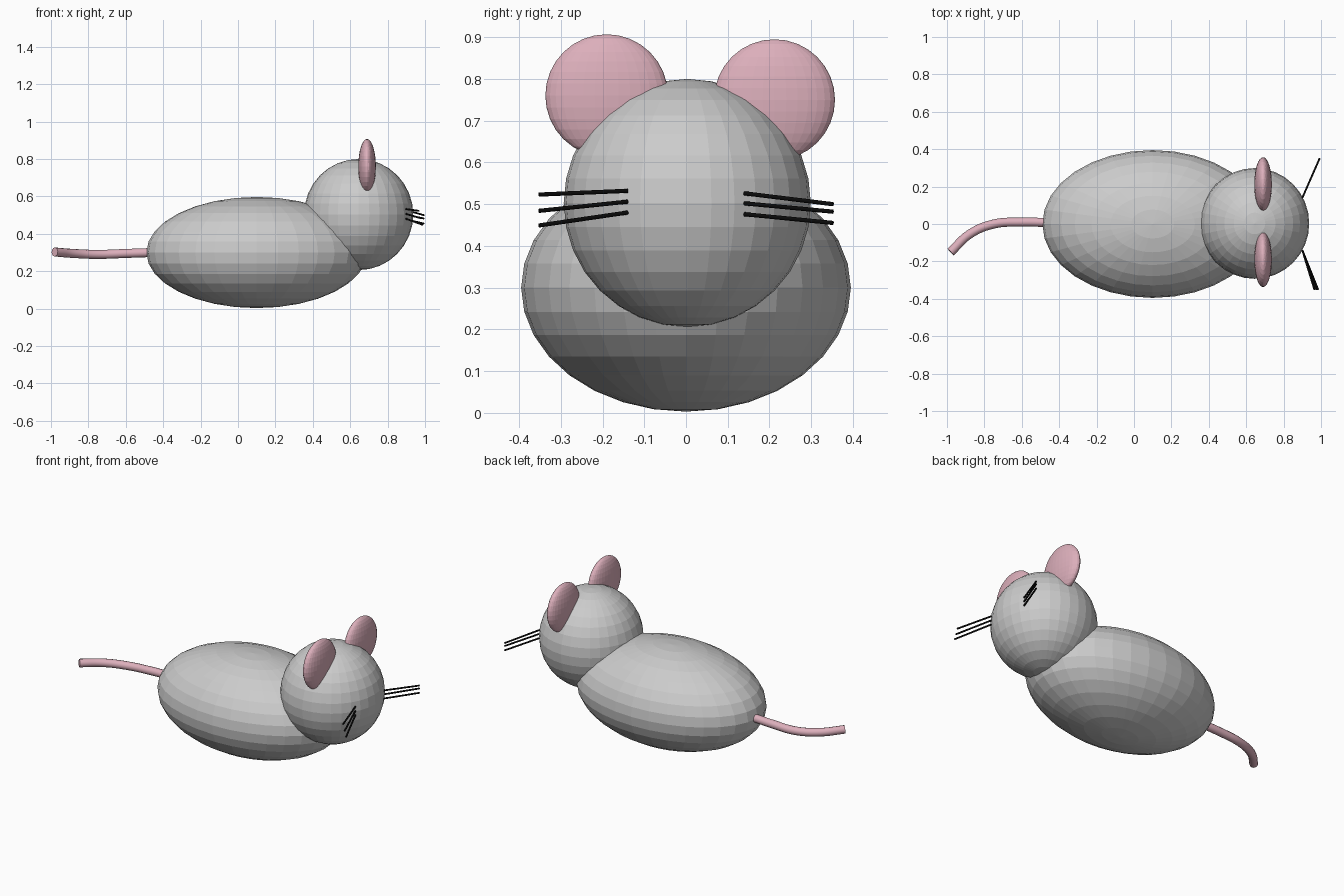
import bpy
from mathutils import Vector

cube = bpy.data.objects.get("Cube")
if cube:
    bpy.data.objects.remove(cube, do_unlink=True)


def material(name, rgb):
    m = bpy.data.materials.new(name)
    m.use_nodes = True
    m.diffuse_color = (*rgb, 1)
    m.node_tree.nodes["Principled BSDF"].inputs["Base Color"].default_value = (*rgb, 1)
    return m


grey = material("grey fur", (0.6, 0.6, 0.6))
pink = material("pink skin", (0.72, 0.43, 0.5))
black = material("black whisker", (0.003, 0.003, 0.003))


def ellipsoid(name, centre, radii, mat):
    bpy.ops.mesh.primitive_uv_sphere_add(segments=32, ring_count=16, radius=1, location=centre)
    ob = bpy.context.object
    ob.name = name
    ob.scale = radii
    ob.data.materials.append(mat)
    return ob


def rod(name, start, end, radius, mat):
    start, end = Vector(start), Vector(end)
    axis = end - start
    bpy.ops.mesh.primitive_cylinder_add(vertices=12, radius=radius, depth=axis.length,
                                        location=(start + end) / 2)
    ob = bpy.context.object
    ob.name = name
    ob.rotation_euler = axis.to_track_quat("Z", "Y").to_euler()
    ob.data.materials.append(mat)


# Body and head
ellipsoid("body", (0.1, 0, 0.3), (0.59, 0.395, 0.297), grey)
ellipsoid("head", (0.645, 0.003, 0.503), (0.292, 0.296, 0.297), grey)

# Ears
ellipsoid("right_ear", (0.69, -0.19, 0.76), (0.047, 0.147, 0.147), pink)
ellipsoid("left_ear", (0.69, 0.212, 0.75), (0.047, 0.145, 0.145), pink)

# Whiskers: root height, tip height, tip x
whiskers = {
    -1: [(0.532, 0.523, 0.965), (0.506, 0.484, 0.975), (0.48, 0.449, 0.985)],
    1: [(0.526, 0.5, 0.993), (0.502, 0.482, 0.993), (0.476, 0.455, 0.993)],
}
for side, rows in whiskers.items():
    label = "left" if side > 0 else "right"
    for i, (root_z, tip_z, tip_x) in enumerate(rows):
        rod(f"{label}_whisker_{i + 1}", (0.9, side * 0.14, root_z),
            (tip_x, side * 0.352, tip_z), 0.005, black)

# Tail: bevelled curve turned into a mesh
curve = bpy.data.curves.new("tail", "CURVE")
curve.dimensions = "3D"
curve.bevel_depth = 0.024
curve.bevel_resolution = 4
curve.use_fill_caps = True
curve.resolution_u = 6
path = [(-0.46, 0.008, 0.3), (-0.6, 0.01, 0.295), (-0.75, 0, 0.29),
        (-0.88, -0.055, 0.295), (-0.98, -0.15, 0.303)]
spline = curve.splines.new("BEZIER")
spline.bezier_points.add(len(path) - 1)
for point, co in zip(spline.bezier_points, path):
    point.co = co
    point.handle_left_type = point.handle_right_type = "AUTO"
tail = bpy.data.objects.new("tail", curve)
bpy.context.collection.objects.link(tail)
curve.materials.append(pink)
bpy.ops.object.select_all(action="DESELECT")
tail.select_set(True)
bpy.context.view_layer.objects.active = tail
bpy.ops.object.convert(target="MESH")
